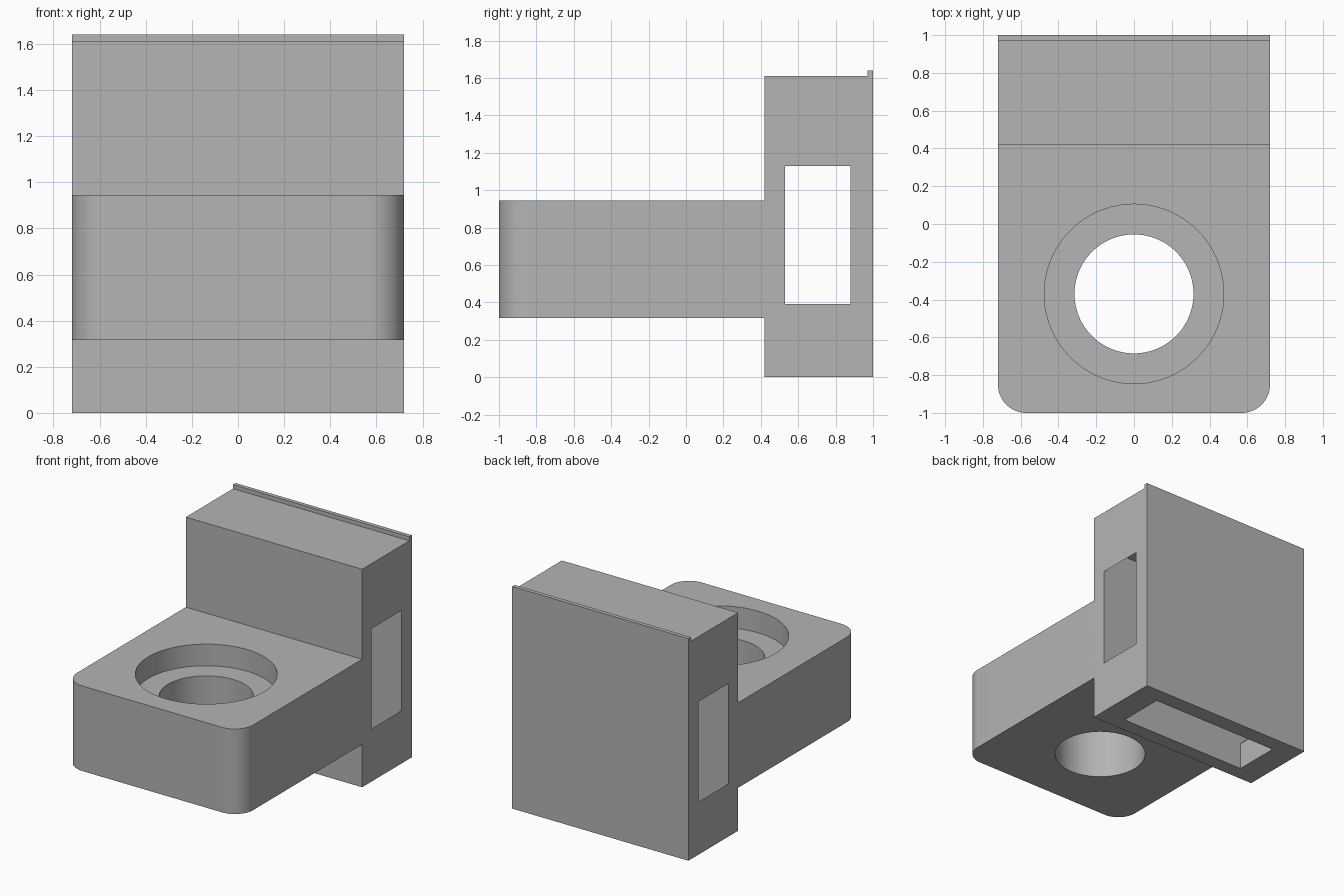
import bpy, bmesh, math
from mathutils import Vector

if "Cube" in bpy.data.objects:
    bpy.data.objects.remove(bpy.data.objects["Cube"])

HALF_W = 0.72

grey = bpy.data.materials.new("plain grey")
grey.diffuse_color = (0.46, 0.46, 0.46, 1)
grey.use_nodes = True
grey.node_tree.nodes["Principled BSDF"].inputs["Base Color"].default_value = grey.diffuse_color


def prism(name, points, place, depth):
    """Extrude a flat outline; place maps each 2D point to 3D."""
    bm = bmesh.new()
    face = bm.faces.new([bm.verts.new(place(*p)) for p in points])
    ext = bmesh.ops.extrude_face_region(bm, geom=[face])
    bmesh.ops.translate(bm, vec=Vector(depth),
                        verts=[g for g in ext["geom"] if isinstance(g, bmesh.types.BMVert)])
    bmesh.ops.recalc_face_normals(bm, faces=bm.faces)
    mesh = bpy.data.meshes.new(name)
    bm.to_mesh(mesh)
    bm.free()
    obj = bpy.data.objects.new(name, mesh)
    bpy.context.collection.objects.link(obj)
    mesh.materials.append(grey)
    return obj


def disc(name, radius, z0, z1, y=-0.37, n=96):
    pts = [(radius * math.cos(2 * math.pi * i / n), y + radius * math.sin(2 * math.pi * i / n))
           for i in range(n)]
    return prism(name, pts, lambda a, b: (a, b, z0), (0, 0, z1 - z0))


# Bracket: side outline with shelf, upright block and rear lip
side = [(-1, 0.317), (0.42, 0.317), (0.42, 0), (1, 0), (1, 1.64), (0.97, 1.64),
        (0.97, 1.61), (0.42, 1.61), (0.42, 0.945), (-1, 0.945)]
bracket = prism("bracket", side, lambda y, z: (-HALF_W, y, z), (2 * HALF_W, 0, 0))

# Rounded front corners of the shelf
bm = bmesh.new()
bm.from_mesh(bracket.data)
corners = [e for e in bm.edges
           if all(v.co.y < -0.99 for v in e.verts) and abs(e.verts[0].co.z - e.verts[1].co.z) > 0.1]
bmesh.ops.bevel(bm, geom=corners, offset=0.15, segments=16, profile=0.5, affect='EDGES')
bm.to_mesh(bracket.data)
bm.free()

# Stepped round hole
cutters = [disc("counterbore_cutter", 0.475, 0.785, 1.1),
           disc("hole_cutter", 0.315, 0.1, 0.9)]

# Cavity open at the bottom and both sides, with sloped throats
half = [(0.53, -0.1), (0.53, 0.20), (0.72, 0.39), (0.85, 0.39),
        (0.85, 1.13), (0.72, 1.13), (0.53, 1.32)]
outline = half + [(-x, z) for x, z in reversed(half)]
cutters.append(prism("cavity_cutter", outline, lambda x, z: (x, 0.53, z), (0, 0.35, 0)))

bpy.context.view_layer.objects.active = bracket
bracket.select_set(True)
for c in cutters:
    mod = bracket.modifiers.new(c.name, 'BOOLEAN')
    mod.operation = 'DIFFERENCE'
    mod.solver = 'EXACT'
    mod.object = c
    bpy.ops.object.modifier_apply(modifier=mod.name)
    bpy.data.objects.remove(c)

bpy.ops.object.shade_smooth_by_angle(angle=math.radians(30))
